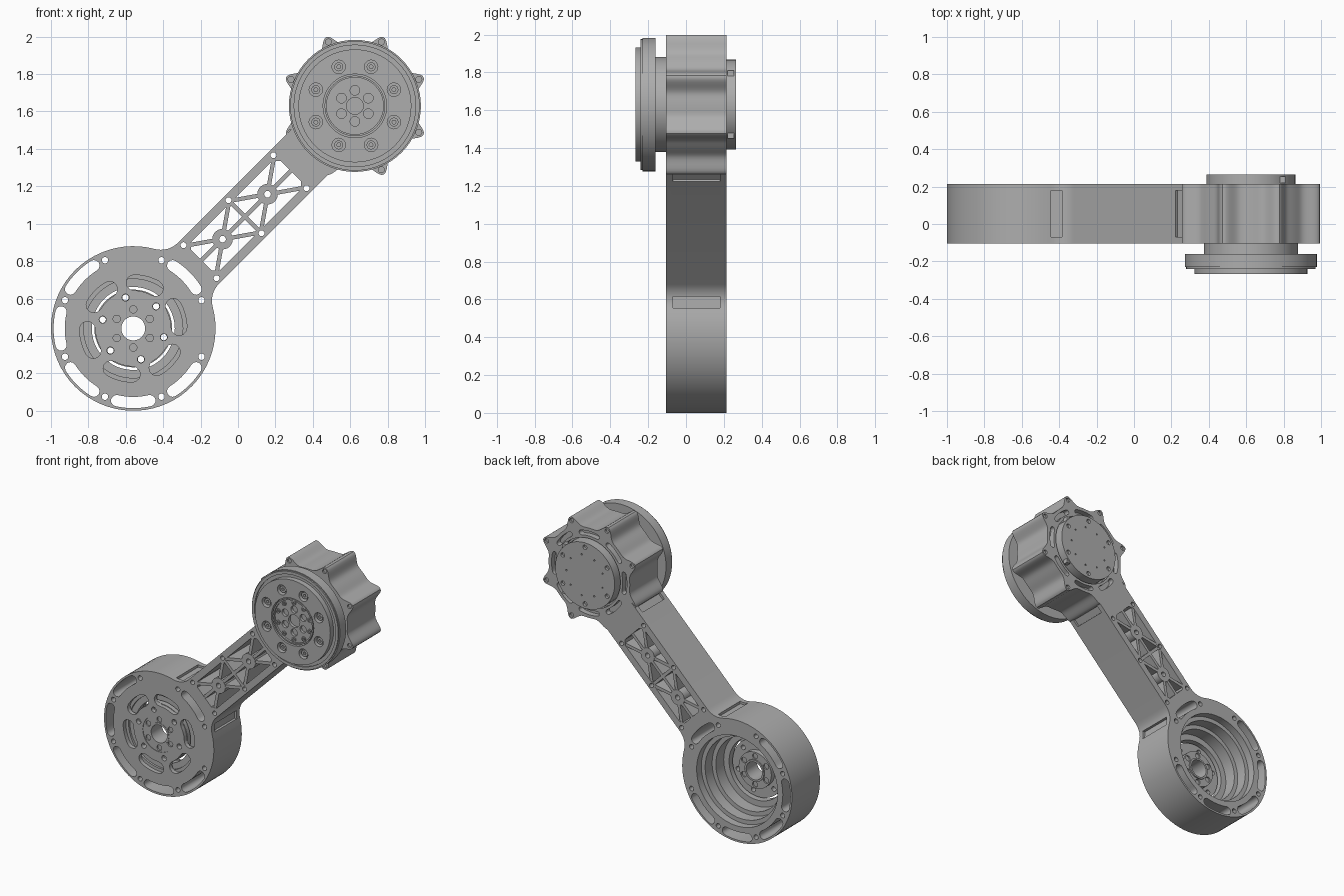
import bpy, bmesh
from math import sin, cos, pi, radians, sqrt, atan2, exp
from mathutils import Matrix

cube = bpy.data.objects.get("Cube")
if cube:
    bpy.data.objects.remove(cube, do_unlink=True)

grey = bpy.data.materials.new("machined_grey")
grey.use_nodes = True
colour = (0.42, 0.42, 0.42, 1)
grey.diffuse_color = colour
grey.node_tree.nodes["Principled BSDF"].inputs["Base Color"].default_value = colour

LOW, HIGH = (-0.56, 0.44), (0.625, 1.63)
FRONT, BACK = -0.105, 0.215
HALF = 0.155                      # half width of the arm
LENGTH = 1.676                    # distance between the hub centres
S = sqrt(0.5)


def circle(c, r, n=32):
    return [(c[0] + r * cos(2 * pi * i / n), c[1] + r * sin(2 * pi * i / n)) for i in range(n)]


def polar(c, r, deg):
    return (c[0] + r * cos(radians(deg)), c[1] + r * sin(radians(deg)))


def holes(c, ring, r, count, start, n=14):
    return [circle(polar(c, ring, start + 360 * k / count), r, n) for k in range(count)]


def slot(c, ring, half_w, mid, span):
    """Curved slot with rounded ends."""
    a, b = mid - span, mid + span
    pts = [polar(c, ring + half_w, a + (b - a) * i / 8) for i in range(9)]
    e = polar(c, ring, b)
    pts += [polar(e, half_w, b + 180 * i / 6) for i in range(1, 6)]
    pts += [polar(c, ring - half_w, b + (a - b) * i / 8) for i in range(9)]
    e = polar(c, ring, a)
    pts += [polar(e, half_w, a + 180 + 180 * i / 6) for i in range(1, 6)]
    return pts


def arm(u, v):
    """Point along (u) and across (v) the arm."""
    return (LOW[0] + (u - v) * S, LOW[1] + (u + v) * S)


def finish(ob):
    ob.data.materials.clear()
    ob.data.materials.append(grey)
    bpy.ops.object.select_all(action='DESELECT')
    ob.select_set(True)
    bpy.context.view_layer.objects.active = ob
    bpy.ops.object.shade_smooth_by_angle(angle=radians(32))


def layer(name, loops, y0, y1):
    """Plate between two depths; the first loop is its outline, the rest are holes."""
    cu = bpy.data.curves.new(name + "_profile", 'CURVE')
    cu.dimensions = '2D'
    cu.fill_mode = 'BOTH'
    cu.extrude = (y1 - y0) / 2
    for pts in loops:
        sp = cu.splines.new('POLY')
        sp.points.add(len(pts) - 1)
        for p, (x, z) in zip(sp.points, pts):
            p.co = (x, z, 0, 1)
        sp.use_cyclic_u = True
    tmp = bpy.data.objects.new(name + "_profile", cu)
    bpy.context.collection.objects.link(tmp)
    bpy.context.view_layer.update()
    me = bpy.data.meshes.new_from_object(tmp.evaluated_get(bpy.context.evaluated_depsgraph_get()))
    bpy.data.objects.remove(tmp, do_unlink=True)
    me.transform(Matrix.Translation((0, (y0 + y1) / 2, 0)) @ Matrix.Rotation(pi / 2, 4, 'X'))
    bm = bmesh.new()
    bm.from_mesh(me)
    bmesh.ops.remove_doubles(bm, verts=bm.verts, dist=1e-5)
    bmesh.ops.recalc_face_normals(bm, faces=bm.faces)
    bm.to_mesh(me)
    bm.free()
    me.name = name
    ob = bpy.data.objects.new(name, me)
    bpy.context.collection.objects.link(ob)
    finish(ob)
    return ob


def bolts(name, c, ring, r, count, start, y0, y1):
    for k, pts in enumerate(holes(c, ring, r, count, start)):
        layer(f"{name}_{k + 1}", [pts], y0, y1)


# Arm frame: round lower hub, blended into a straight arm
R, F = 0.44, 0.13
fu = sqrt((R + F) ** 2 - (HALF + F) ** 2)
touch = atan2(HALF + F, fu)
side = [(fu + F * cos(a), HALF + F + F * sin(a))
        for a in [-pi / 2 - (pi / 2 - touch) * i / 8 for i in range(9)]]
rim = [(R * cos(a), R * sin(a)) for a in [touch + (2 * pi - 2 * touch) * i / 56 for i in range(1, 56)]]
END = LENGTH - 0.30
outline = [(END, HALF)] + side + rim + [(u, -v) for u, v in reversed(side)] + [(END, -HALF)]
NODES, CROSS = (0.675, 1.015), (0.505, 0.845, 1.185)
W0, W1, WV = 0.515, 1.19, 0.108
window = [(W0 + 0.03, -WV), (W1 - 0.03, -WV), (W1, -WV + 0.03), (W1, WV - 0.03),
          (W1 - 0.03, WV), (W0 + 0.03, WV), (W0, WV - 0.03), (W0, -WV + 0.03)]
arm_bolts = [circle(arm(u, v), 0.016, 14) for u in CROSS for v in (-0.125, 0.125)]
frame = layer("arm_frame",
              [[arm(*p) for p in outline], [arm(*p) for p in window], circle(LOW, 0.325, 48)]
              + [slot(LOW, 0.396, 0.03, a, 13) for a in (45, 135, 180, 225, 270, 315)]
              + holes(LOW, 0.395, 0.017, 8, 22.5) + arm_bolts, FRONT, BACK)

# Shallow notches in both sides of the arm, next to each hub
for sgn in (1, -1):
    for u, v, tilt, size in ((0.40, 0.195, 44, 0.06), (LENGTH - 0.385, HALF, 90, 0.06)):
        x, z = arm(u, v * sgn)
        bpy.ops.mesh.primitive_cube_add(size=1)
        cutter = bpy.context.object
        cutter.name = "notch_cutter"
        cutter.hide_render = True
        cutter.matrix_world = (Matrix.Translation((x, 0.055, z))
                               @ Matrix.Rotation(-radians(45 + sgn * tilt), 4, 'Y')
                               @ Matrix.Diagonal((0.03, 0.25, size, 1)))
        mod = frame.modifiers.new("notch", 'BOOLEAN')
        mod.operation = 'DIFFERENCE'
        mod.solver = 'EXACT'
        mod.object = cutter
        bpy.context.view_layer.objects.active = frame
        bpy.ops.object.modifier_apply(modifier=mod.name)
        bpy.data.objects.remove(cutter, do_unlink=True)
finish(frame)


# Truss inside the arm: diagonal, axial and cross ribs around two round nodes
def rib(name, a, b, w=0.011):
    dx, dz = b[0] - a[0], b[1] - a[1]
    d = sqrt(dx * dx + dz * dz)
    nx, nz = -dz / d * w, dx / d * w
    pts = [(a[0] + nx, a[1] + nz), (b[0] + nx, b[1] + nz), (b[0] - nx, b[1] - nz), (a[0] - nx, a[1] - nz)]
    layer(name, [[arm(*p) for p in pts]], FRONT + 0.002, BACK - 0.002)


for i, u in enumerate(NODES):
    layer(f"truss_node_{i + 1}", [circle(arm(u, 0), 0.055, 24), circle(arm(u, 0), 0.018, 14)], FRONT, BACK)
    for su in (-1, 1):
        rib("axial_rib", (u + su * 0.04, 0), (u + su * 0.175, 0))
        for sv in (-1, 1):
            rib("diagonal_rib", (u + su * 0.03, sv * 0.022), (u + su * 0.16, sv * 0.112))
rib("cross_rib", (CROSS[1], -0.11), (CROSS[1], 0.11))
for v in (-0.125, 0.125):
    c = arm(CROSS[1], v)
    layer("truss_boss", [circle(c, 0.027, 20), circle(c, 0.016, 14)], FRONT + 0.001, BACK - 0.001)

# Lower hub: slotted front plate, stepped bore and centre boss
layer("hub_front_plate",
      [circle(LOW, 0.326, 48), circle(LOW, 0.13)]
      + [slot(LOW, 0.245, 0.042, 15 + 60 * k, 14) for k in range(6)]
      + holes(LOW, 0.17, 0.019, 6, 44), FRONT, -0.075)
layer("hub_bore_step", [circle(LOW, 0.326, 48), circle(LOW, 0.295, 48)], -0.075, 0.16)
layer("hub_bore_ledge", [circle(LOW, 0.296, 48), circle(LOW, 0.265, 48)], -0.075, 0.08)
layer("hub_inner_ring", [circle(LOW, 0.27, 48), circle(LOW, 0.222, 48)], -0.06, -0.01)
layer("hub_inner_plate", [circle(LOW, 0.208, 48), circle(LOW, 0.128)] + holes(LOW, 0.17, 0.017, 6, 44),
      -0.075, -0.03)
layer("hub_boss", [circle(LOW, 0.131), circle(LOW, 0.068)] + holes(LOW, 0.102, 0.02, 6, 30),
      FRONT + 0.004, 0.01)
layer("hub_boss_collar", [circle(LOW, 0.078), circle(LOW, 0.064)], FRONT + 0.002, 0.02)
bolts("boss_screw", LOW, 0.102, 0.021, 6, 30, -0.09, 0.0)

# Upper motor housing with eight bolt lobes
lobed = []
for i in range(240):
    d = (i * 1.5) % 45 - 22.5
    lobed.append(polar(HIGH, 0.325 + 0.073 * exp(-(d / 7.5) ** 2), i * 1.5))
lobe_holes = holes(HIGH, 0.37, 0.016, 8, 22.5)
layer("motor_housing", [lobed] + lobe_holes, FRONT, 0.175)
layer("motor_housing_back",
      [lobed, circle(HIGH, 0.25, 48)] + lobe_holes
      + [slot(HIGH, 0.285, 0.017, 45 * k, 13) for k in range(8)], 0.175, BACK)
bolts("lobe_bolt", HIGH, 0.37, 0.017, 8, 22.5, FRONT + 0.012, 0.2)

# Back cap with shallow screw holes and a connector notch
cap_notches = holes(HIGH, 0.205, 0.016, 6, 30) + holes(HIGH, 0.15, 0.006, 9, 0, 8)
layer("back_cap", [circle(HIGH, 0.238, 48)], 0.175, 0.245)
layer("back_cap_face", [circle(HIGH, 0.238, 48)] + cap_notches, 0.245, 0.264)
for a in (-42, 42):
    x, z = polar(HIGH, 0.232, a)
    layer("cap_connector", [[(x - 0.03, z - 0.025), (x + 0.012, z - 0.025),
                             (x + 0.012, z + 0.025), (x - 0.03, z + 0.025)]], 0.22, 0.255)

# Output flange on the front, stepped towards the face
layer("flange_neck", [circle(HIGH, 0.252, 48)], -0.165, FRONT)
layer("flange", [circle(HIGH, 0.353, 64)], -0.23, -0.16)
layer("flange_rim", [circle(HIGH, 0.346, 64), circle(HIGH, 0.325, 64)], -0.24, -0.23)
layer("flange_face",
      [circle(HIGH, 0.302, 64), circle(HIGH, 0.17, 48)] + holes(HIGH, 0.226, 0.036, 8, 22.5, 20),
      -0.268, -0.23)
for k in range(8):
    c = polar(HIGH, 0.226, 22.5 + 45 * k)
    layer(f"flange_bolt_{k + 1}", [circle(c, 0.024, 16), circle(c, 0.011, 6)], -0.255, -0.23)

# Rotor disc in the centre of the flange
layer("rotor_rim", [circle(HIGH, 0.162, 48), circle(HIGH, 0.152, 48)], -0.264, -0.23)
layer("rotor_disc",
      [circle(HIGH, 0.152, 48), circle(HIGH, 0.045)] + holes(HIGH, 0.083, 0.026, 6, 30), -0.25, -0.23)
for k in range(10):
    c = polar(HIGH, 0.133, 18 + 36 * k)
    layer(f"rotor_screw_{k + 1}", [circle(c, 0.016, 14), circle(c, 0.008, 6)], -0.258, -0.25)
